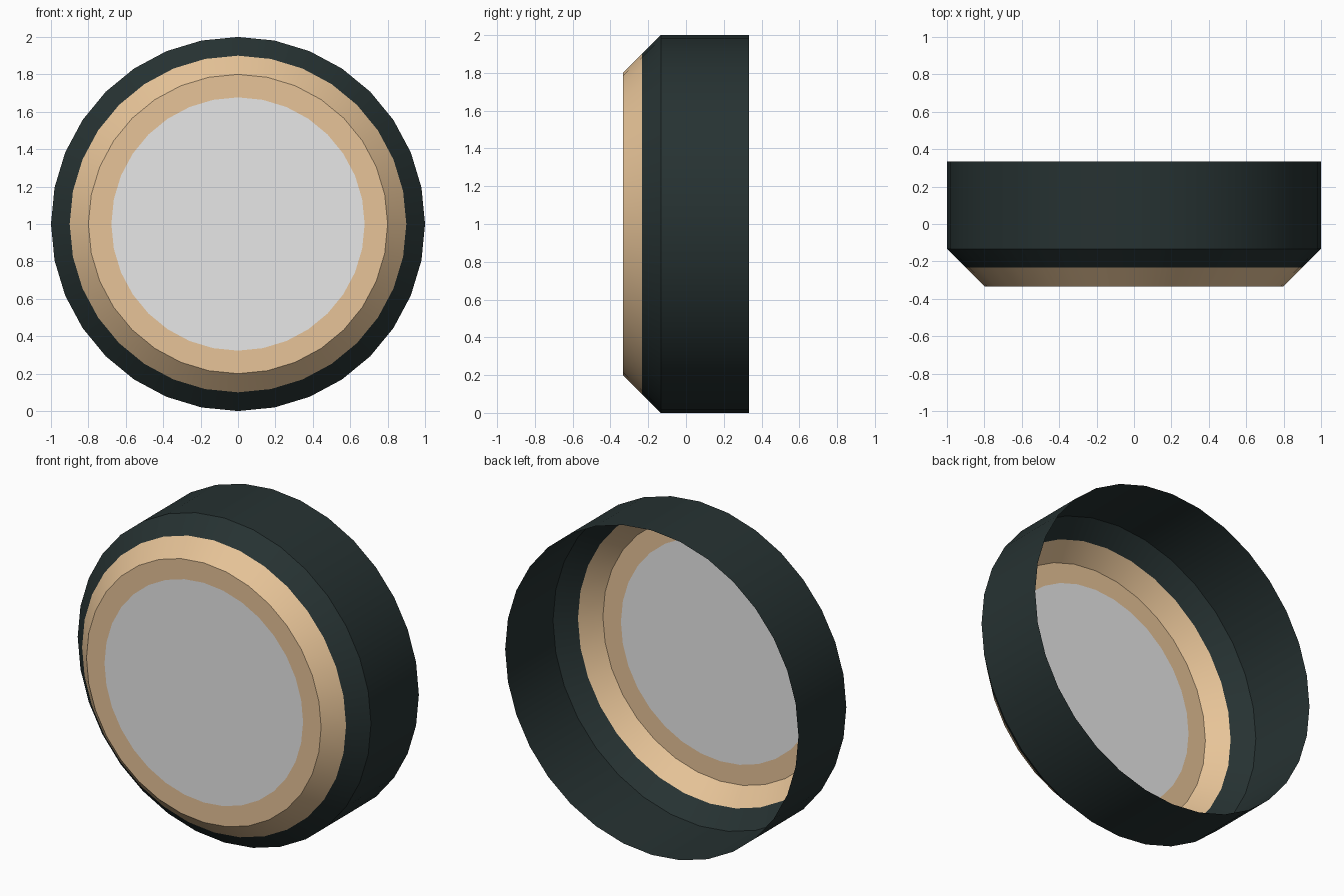
import bpy, bmesh, math

if "Cube" in bpy.data.objects:
    bpy.data.objects.remove(bpy.data.objects["Cube"])

SIDES = 32


def material(name, rgb):
    m = bpy.data.materials.new(name)
    m.diffuse_color = (*rgb, 1.0)
    m.use_nodes = True
    m.node_tree.nodes["Principled BSDF"].inputs["Base Color"].default_value = m.diffuse_color
    return m


dark = material("dark_green_grey", (0.0194, 0.0319, 0.0319))
tan = material("warm_tan", (0.80, 0.552, 0.314))
grey = material("light_grey", (0.80, 0.80, 0.80))

# Rings of the open-backed cap, back to front: (radius, y)
profile = [(1.0, 0.333), (1.0, -0.133), (0.9, -0.233), (0.8, -0.333), (0.677, -0.333)]
# Material of each band between neighbouring rings: wall, dark bevel, tan bevel, tan rim
bands = [0, 0, 1, 1]

bm = bmesh.new()
rings = []
for r, y in profile:
    rings.append([bm.verts.new((r * math.cos(2 * math.pi * i / SIDES), y,
                                1 + r * math.sin(2 * math.pi * i / SIDES)))
                  for i in range(SIDES)])
for k, slot in enumerate(bands):
    a, b = rings[k], rings[k + 1]
    for i in range(SIDES):
        j = (i + 1) % SIDES
        f = bm.faces.new((a[i], a[j], b[j], b[i]))
        f.material_index = slot

# Flat grey centre disc
disc = bm.faces.new(rings[-1])
disc.material_index = 2

bmesh.ops.recalc_face_normals(bm, faces=bm.faces)
bm.normal_update()
if disc.normal.y > 0:  # the front must face -y
    bmesh.ops.reverse_faces(bm, faces=bm.faces)

mesh = bpy.data.meshes.new("round_cap")
bm.to_mesh(mesh)
bm.free()
for m in (dark, tan, grey):
    mesh.materials.append(m)
cap = bpy.data.objects.new("round_cap", mesh)
bpy.context.collection.objects.link(cap)

# Smooth around the ring, sharp at the bevels
bpy.context.view_layer.objects.active = cap
cap.select_set(True)
bpy.ops.object.shade_smooth_by_angle(angle=math.radians(30))
